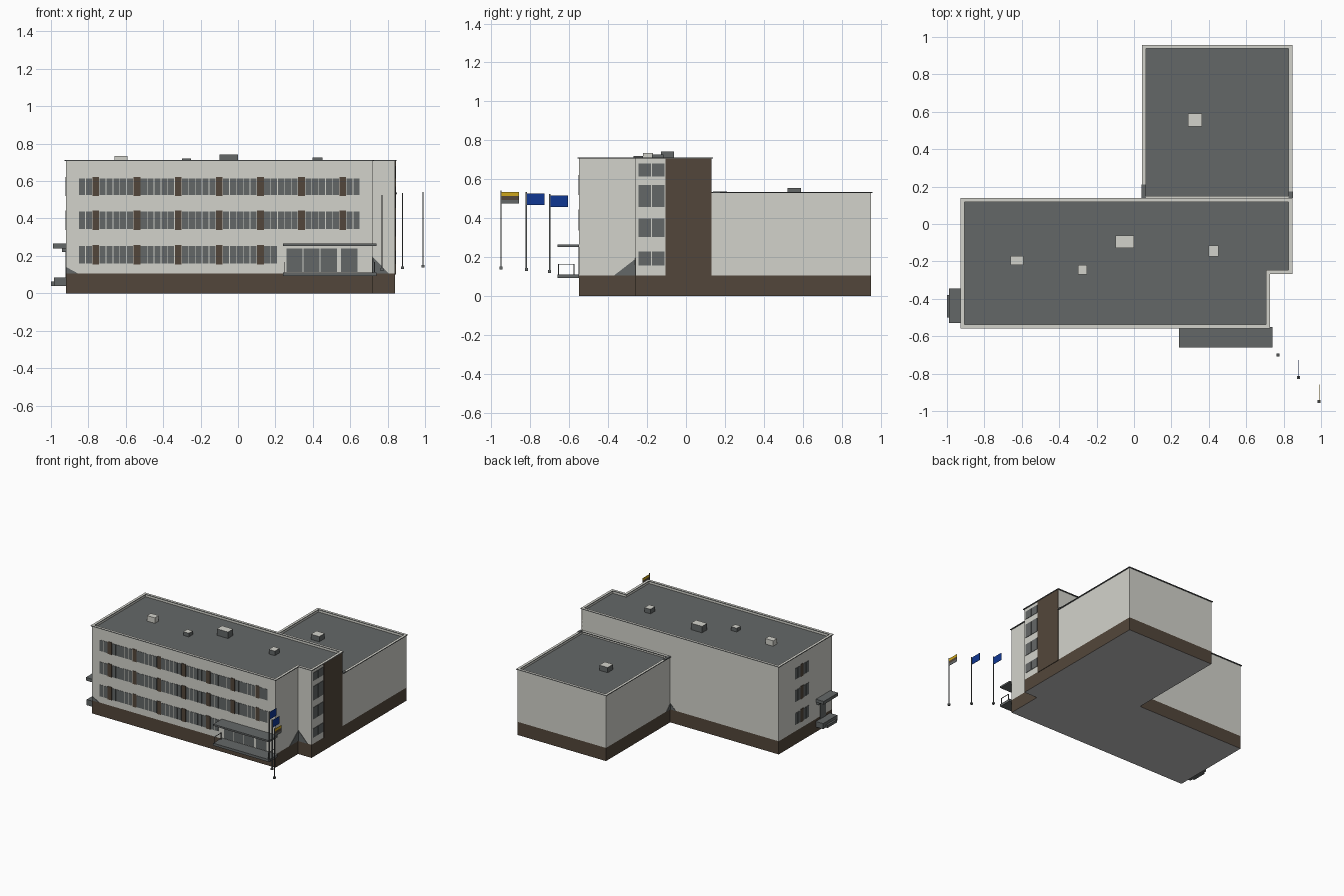
import bpy, bmesh
from mathutils import Vector

cube = bpy.data.objects.get("Cube")
if cube:
    bpy.data.objects.remove(cube, do_unlink=True)


def material(name, rgb):
    m = bpy.data.materials.new(name)
    m.use_nodes = True
    m.diffuse_color = (*rgb, 1)
    m.node_tree.nodes["Principled BSDF"].inputs["Base Color"].default_value = (*rgb, 1)
    return m


WALL = material("pale plaster", (0.65, 0.65, 0.6))
BROWN = material("brown cladding", (0.086, 0.062, 0.043))
GREY = material("dark grey", (0.127, 0.137, 0.137))
SLAB = material("foundation grey", (0.53, 0.53, 0.53))
BLUE = material("flag blue", (0.005, 0.038, 0.29))
YELLOW = material("flag yellow", (0.62, 0.38, 0.01))


def finish(bm, name, mats, rule=None):
    bmesh.ops.recalc_face_normals(bm, faces=bm.faces)
    bm.normal_update()
    if rule:
        for f in bm.faces:
            f.material_index = rule(f)
    me = bpy.data.meshes.new(name)
    bm.to_mesh(me)
    bm.free()
    for m in mats:
        me.materials.append(m)
    ob = bpy.data.objects.new(name, me)
    bpy.context.collection.objects.link(ob)


def add_box(bm, x, y, z):
    vs = bmesh.ops.create_cube(bm, size=1)["verts"]
    for v in vs:
        for i, (a, b) in enumerate((x, y, z)):
            v.co[i] = (a + b) / 2 + v.co[i] * (b - a)


def boxes(name, mat, items, lid=None):
    bm = bmesh.new()
    for it in items:
        add_box(bm, *it)
    if lid:
        finish(bm, name, [mat, lid], top_is_second)
    else:
        finish(bm, name, [mat])


def extrude(bm, faces, offset):
    for v in bmesh.ops.extrude_face_region(bm, geom=faces)["geom"]:
        if isinstance(v, bmesh.types.BMVert):
            v.co += Vector(offset)


def polygon(pts):
    bm = bmesh.new()
    face = bm.faces.new([bm.verts.new(p) for p in pts])
    bm.normal_update()
    return bm, face


def prism(name, pts, z0, z1, mats, rule=None):
    bm, face = polygon([(x, y, z0) for x, y in pts])
    extrude(bm, [face], (0, 0, z1 - z0))
    finish(bm, name, mats, rule)


def ring(name, pts, z0, z1, width, mats, rule=None):
    bm, face = polygon([(x, y, z0) for x, y in pts])
    bmesh.ops.inset_region(bm, faces=[face], thickness=width,
                           use_boundary=True, use_even_offset=True)
    bmesh.ops.delete(bm, geom=[face], context="FACES")
    extrude(bm, list(bm.faces), (0, 0, z1 - z0))
    finish(bm, name, mats, rule)


def top_is_second(f):
    return int(f.normal.z > 0.5)


def main_plan(o):
    return [(-0.92 - o, -0.55 - o), (0.72 + o, -0.55 - o), (0.72 + o, -0.26 - o),
            (0.84 + o, -0.26 - o), (0.84 + o, 0.13 + o), (-0.92 - o, 0.13 + o)]


def wing_plan(o):
    return [(0.05 - o, 0.13), (0.84 + o, 0.13), (0.84 + o, 0.95 + o), (0.05 - o, 0.95 + o)]


# Building volumes: brown plinth, pale walls, grey roof, parapet and cap
for label, plan, top in (("main", main_plan, 0.712), ("wing", wing_plan, 0.535)):
    prism(label + "_plinth", plan(0), 0, 0.106, [BROWN, SLAB],
          lambda f: int(f.normal.z < -0.5))
    prism(label + "_walls", plan(0), 0.106, top - 0.022, [WALL, GREY], top_is_second)
    ring(label + "_parapet", plan(0), top - 0.022, top - 0.006, 0.01, [WALL])
    ring(label + "_parapet_cap", plan(0.008), top - 0.006, top, 0.021, [GREY, WALL], top_is_second)

# Grey cover pieces where the wing cap meets the main block
boxes("wing_cap_ends", GREY, [((0.041, 0.063), (0.138, 0.21), (0.53, 0.538)),
                              ((0.827, 0.849), (0.138, 0.175), (0.53, 0.538))])

# Brown stair tower cladding
boxes("tower_cladding", BROWN, [((0.836, 0.844), (-0.105, 0.13), (0.1, 0.706))])

# Window bands: brown panels at an even pitch with panes between them
FLOORS = ((0.155, 0.255), (0.34, 0.44), (0.522, 0.617))
PITCH = 0.22
PANES = [0.02 + 0.0366 * k for k in range(5)]
glass, panels = [], []
for level, (z0, z1) in enumerate(FLOORS):
    bays = 5 if level == 0 else 7
    front, tall, short = (-0.553, -0.549), (z0 - 0.002, z1 + 0.004), (z0 + 0.003, z1 - 0.003)
    for bay in range(bays):
        c = -0.76 + PITCH * bay
        panels.append(((c - 0.018, c + 0.018), front, tall))
        starts = PANES[:2] if bay == bays - 1 else PANES
        if bay == 0:
            starts = [p - PITCH for p in PANES[3:]] + starts
        glass += [((c + s, c + s + 0.0325), (-0.552, -0.549), short) for s in starts]
    c = -0.165
    panels.append(((-0.923, -0.919), (c - 0.018, c + 0.018), tall))
    glass += [((-0.922, -0.919), (c + s, c + s + 0.0325), short)
              for s in (-0.089, -0.0525, 0.02, 0.0566)]
boxes("window_panels", BROWN, panels)
boxes("window_glass", GREY, glass)

# Stair tower windows
boxes("tower_windows", GREY, [((0.836, 0.843), y, z)
                              for z in ((0.157, 0.23), (0.305, 0.4), (0.457, 0.57), (0.615, 0.68))
                              for y in ((-0.245, -0.181), (-0.175, -0.11))])

# Grey triangular patches low on the walls beside the corners
for name, corner, along, height, out in (
        ("recess_side_patch", (0.72, -0.26), (0, -0.11), 0.085, (0.003, 0)),
        ("recess_front_patch", (0.72, -0.26), (0.085, 0), 0.09, (0, -0.003)),
        ("front_corner_patch", (-0.92, -0.55), (0.065, 0), 0.035, (0, -0.003)),
        ("back_corner_patch", (0.05, 0.13), (-0.05, 0), 0.05, (0, 0.003)),
        ("wing_corner_patch", (0.05, 0.13), (0, 0.05), 0.05, (-0.003, 0))):
    base = Vector((*corner, 0.106))
    bm, face = polygon([base, base + Vector((*along, 0)), base + Vector((0, 0, height))])
    extrude(bm, [face], (*out, 0))
    finish(bm, name, [GREY])

# Front entrance: platform, canopy, glazing and end railings
X = (0.24, 0.74)
boxes("entrance_platform", GREY, [(X, (-0.66, -0.55), (0.092, 0.112))])
boxes("entrance_canopy", GREY, [(X, (-0.66, -0.55), (0.252, 0.265))])
boxes("entrance_glazing", GREY, [((a, b), (-0.553, -0.549), (0.115, 0.24)) for a, b in
                                 ((0.26, 0.345), (0.35, 0.435), (0.44, 0.53), (0.55, 0.64))])
rail = [((x - 0.002, x + 0.002), (y - 0.002, y + 0.002), (0.112, 0.165))
        for x in (0.25, 0.73) for y in (-0.655, -0.575)]
rail += [((x - 0.002, x + 0.002), (-0.657, -0.573), (0.162, 0.166)) for x in (0.25, 0.73)]
boxes("entrance_railing", GREY, rail)

# Side entrance on the end wall
boxes("side_canopy", GREY, [((-0.99, -0.92), (-0.53, -0.345), (0.24, 0.265)),
                            ((-0.94, -0.92), (-0.52, -0.355), (0.22, 0.24))])
boxes("side_steps", GREY, [((-0.985, -0.92), (-0.525, -0.345), (0.04, 0.085)),
                           ((-1.0, -0.985), (-0.5, -0.38), (0.04, 0.062))])
boxes("side_door", GREY, [((-0.923, -0.919), (-0.47, -0.4), (0.085, 0.215))])

# Rooftop vents
for i, (x, y, w, d, base, top) in enumerate((
        (-0.05, -0.095, 0.1, 0.066, 0.685, 0.742), (-0.625, -0.195, 0.07, 0.05, 0.685, 0.734),
        (-0.275, -0.245, 0.05, 0.05, 0.685, 0.72), (0.425, -0.145, 0.054, 0.06, 0.685, 0.727),
        (0.325, 0.555, 0.075, 0.07, 0.51, 0.555))):
    boxes(f"roof_vent_{i + 1}", WALL if i == 1 else GREY,
          [((x - w / 2, x + w / 2), (y - d / 2, y + d / 2), (base, top))], WALL)

# Flagpoles with flags flying backwards
for i, (x, y, z) in enumerate(((0.77, -0.70, 0.12), (0.88, -0.82, 0.13), (0.99, -0.95, 0.137))):
    r = 0.003
    boxes(f"flagpole_{i + 1}", GREY, [((x - r, x + r), (y - r, y + r), (z, z + 0.405)),
                                      ((x - 0.008, x + 0.008), (y - 0.008, y + 0.008), (z, z + 0.014))])
    stripes = (YELLOW, BROWN, GREY) if i == 2 else (BLUE,)
    h = 0.06 / len(stripes)
    for k, m in enumerate(stripes):
        t = z + 0.398 - k * h
        boxes(f"flag_{i + 1}_band_{k + 1}", m, [((x - 0.001, x + 0.001), (y, y + 0.093), (t - h, t))])
